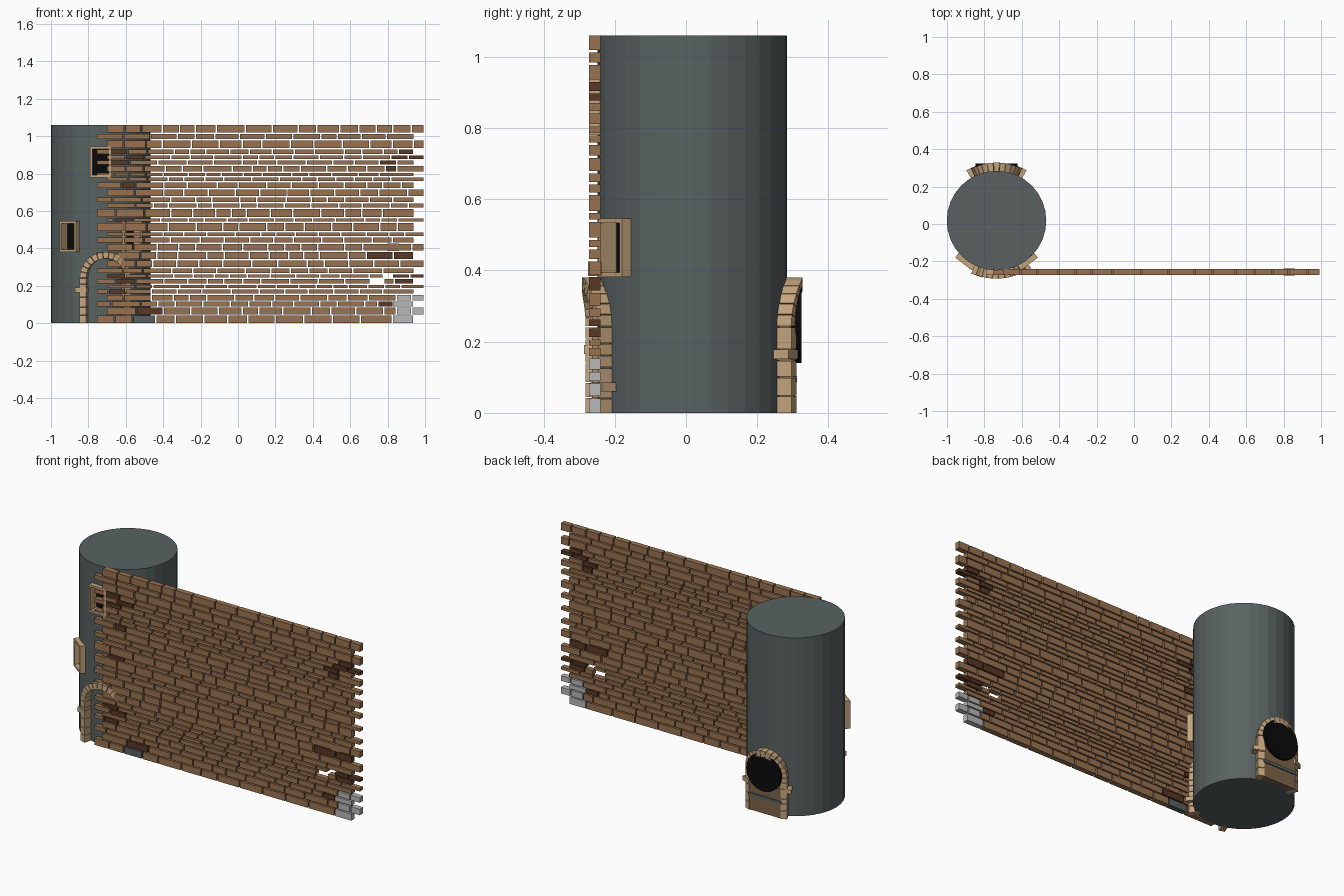
import bpy, bmesh, math, random
from mathutils import Matrix, Vector

random.seed(4)
if "Cube" in bpy.data.objects:
    bpy.data.objects.remove(bpy.data.objects["Cube"])

COLOURS = {
    "brick brown": (.32, .17, .08),
    "dark brick": (.10, .04, .018),
    "pale grey": (.48, .48, .48),
    "slate": (.10, .12, .12),
    "tan stone": (.56, .38, .21),
    "door brown": (.21, .13, .065),
    "black": (.003, .003, .003),
}
MATS = {}
for name, rgb in COLOURS.items():
    m = bpy.data.materials.new(name)
    m.use_nodes = True
    m.diffuse_color = (*rgb, 1)
    m.node_tree.nodes["Principled BSDF"].inputs["Base Color"].default_value = (*rgb, 1)
    MATS[name] = m
SLOTS = list(MATS)

TOWER = Vector((-.735, .018, 0))
RADIUS, HEIGHT = .266, 1.06


def facing(angle):
    """Tower frame whose local -y points outward at an angle from the front."""
    return Matrix.Translation(TOWER) @ Matrix.Rotation(angle, 4, 'Z')


def box(bm, x, y, z, mat="tan stone", frame=Matrix()):
    """Box from (min, max) ranges."""
    size = [b - a for a, b in (x, y, z)]
    mid = [(a + b) / 2 for a, b in (x, y, z)]
    m = frame @ Matrix.Translation(mid) @ Matrix.Diagonal((*size, 1))
    verts = bmesh.ops.create_cube(bm, size=1, matrix=m)["verts"]
    for f in {f for v in verts for f in v.link_faces}:
        f.material_index = SLOTS.index(mat)


def finish(bm, name):
    bmesh.ops.recalc_face_normals(bm, faces=bm.faces)
    me = bpy.data.meshes.new(name)
    bm.to_mesh(me)
    bm.free()
    for m in MATS.values():
        me.materials.append(m)
    ob = bpy.data.objects.new(name, me)
    bpy.context.collection.objects.link(ob)
    return ob


# Tower drum
bm = bmesh.new()
bmesh.ops.create_cone(bm, cap_ends=True, segments=32, radius1=RADIUS, radius2=RADIUS, depth=HEIGHT,
                      matrix=Matrix.Translation(TOWER + Vector((0, 0, HEIGHT / 2))))
for f in bm.faces:
    f.material_index = SLOTS.index("slate")
tower = finish(bm, "tower")

# Windows: recessed openings with a thin frame
WINDOWS = {"upper_window": (0, .78), "left_window": (.65, .382), "right_window": (-.65, .382)}
W, H, RIM, OUT, BACK = .056, .164, .012, -.291, -.232
cut = bmesh.new()
for name, (angle, z) in WINDOWS.items():
    fr = facing(angle)
    box(cut, (-W + .004, W - .004), (-.4, BACK + .004), (z + .004, z + H - .004), "slate", fr)
    bm = bmesh.new()
    for s in (-1, 1):
        box(bm, sorted((s * W, s * (W - RIM))), (OUT, BACK), (z, z + H), frame=fr)
    for z0 in (z, z + H - RIM):
        box(bm, (RIM - W, W - RIM), (OUT, BACK), (z0, z0 + RIM), frame=fr)
    box(bm, (-W, W), (BACK - .002, BACK + .004), (z, z + H), "black", fr)
    finish(bm, name)
cutter = finish(cut, "window_cutter")
cutter.hide_render = True
mod = tower.modifiers.new("window openings", 'BOOLEAN')
mod.object, mod.operation, mod.solver = cutter, 'DIFFERENCE', 'EXACT'
bpy.context.view_layer.objects.active = tower
bpy.ops.object.modifier_apply(modifier=mod.name)
bpy.data.objects.remove(cutter)

# Brick wall: rows from the top down, alternate rows stepped sideways
PITCH = [9, 6.5, 9, 6, 5, 5.5, 7, 4.5, 5, 7, 8, 6, 5.5, 9.5, 4.5,
         9.5, 5, 6.5, 8, 8.5, 8, 6, 4.5, 6, 4.5, 5.5, 7, 6, 8, 7.5]
GAP = .008
DARK, GREY = "dark brick", "pale grey"
PATCHES = {
    3: [(-.68, -.59, DARK), (.86, .94, DARK)],
    4: [(-.6, -.5, DARK), (.82, 1, DARK)],
    5: [(-.68, -.58, DARK), (.76, .85, DARK)],
    6: [(.79, .85, DARK)],
    9: [(-.62, -.55, DARK)],
    14: [(-.66, -.56, DARK)],
    19: [(.69, .94, DARK)],
    22: [(-.7, -.6, DARK), (.78, .83, None), (.83, 1, DARK)],
    23: [(-.65, -.55, DARK), (.71, .78, None), (.84, .94, DARK)],
    25: [(-.69, -.6, DARK)],
    26: [(.85, 1, GREY)],
    27: [(.75, .83, DARK), (.83, .94, GREY)],
    28: [(-.54, -.4, DARK), (.85, 1, GREY)],
    29: [(-.56, -.44, "slate"), (.83, .94, GREY)],
}


def fill(bm, x0, x1, z, mat):
    """Lay bricks of random length between x0 and x1."""
    x = x0
    while mat and x < x1 - .01:
        length = random.uniform(.08, .16)
        if x + length > x1 - .05:
            length = x1 - x
        box(bm, (x, x + length - GAP), (-.272, -.24), z, mat)
        x += length


bm = bmesh.new()
top, scale = HEIGHT, HEIGHT / sum(PITCH)
for row, pitch in enumerate(PITCH):
    x, end = (-.755, .945) if row % 2 else (-.7, 1)
    z = (top - pitch * scale + (GAP - .001 if row < len(PITCH) - 1 else 0), top)
    for a, b, mat in PATCHES.get(row, []):
        fill(bm, x, a, z, "brick brown")
        fill(bm, a, min(b + GAP / 2, end), z, mat)
        x = b + GAP / 2
    fill(bm, x, end, z, "brick brown")
    top -= pitch * scale
box(bm, (.80, .86), (-.275, -.237), (.385, .425), "brick brown")
finish(bm, "brick_wall")


# Arched stone surrounds wrapped around the drum
def stone(bm, corners, angle, r0=.25, r1=.31):
    """Block whose (across, up) corners are bent round the tower."""
    rings = []
    for r in (r0, r1):
        rings.append([bm.verts.new(facing(angle + u / .3) @ Vector((0, -r, z))) for u, z in corners])
    faces = [rings[0][::-1], rings[1]]
    for i in range(4):
        j = (i + 1) % 4
        faces.append([rings[0][i], rings[0][j], rings[1][j], rings[1][i]])
    for f in faces:
        bm.faces.new(f).material_index = SLOTS.index("tan stone")


INNER, OUTER, SPRING, JOINT = .103, .138, .243, .003


def surround(name, angle, imposts):
    bm = bmesh.new()
    for s in (-1, 1):
        z = 0
        while z < SPRING - .02:
            h = random.uniform(.028, .055)
            if z + h > SPRING - .025:
                h = SPRING - z
            a, b, t = s * INNER, s * OUTER, z + h - JOINT
            stone(bm, [(a, z), (b, z), (b, t), (a, t)], angle)
            z += h
    count = 13
    for i in range(count):
        t0, t1 = (math.pi * (i + k) / count for k in (.04, .96))
        ring = [(INNER, t0), (OUTER, t0), (OUTER, t1), (INNER, t1)]
        stone(bm, [(r * math.cos(t), SPRING + r * math.sin(t)) for r, t in ring], angle)
    # Longer stones bonding into the drum
    for s, z in imposts:
        a, b = s * (INNER - .004), s * (OUTER + .024)
        stone(bm, [(a, z), (b, z), (b, z + .026), (a, z + .026)], angle, .255, .314)
    return finish(bm, name)


surround("front_arch", .09, [(-1, .165), (1, .06)])
surround("back_arch", math.pi, [(1, .152), (-1, .152)])

# Back door: plank panel, round dark opening and hinge strap
back = facing(math.pi)
bm = bmesh.new()
box(bm, (-.106, .106), (-.288, -.24), (0, .27), "door brown", back)
finish(bm, "back_door")
bm = bmesh.new()
box(bm, (-.108, .108), (-.294, -.28), (.085, .103), "slate", back)
finish(bm, "door_strap")
bm = bmesh.new()
bmesh.ops.create_cone(bm, cap_ends=True, segments=32, radius1=.112, radius2=.112, depth=.03,
                      matrix=back @ Matrix.Translation((0, -.291, .252)) @ Matrix.Rotation(math.pi / 2, 4, 'X'))
for f in bm.faces:
    f.material_index = SLOTS.index("black")
finish(bm, "door_opening")
